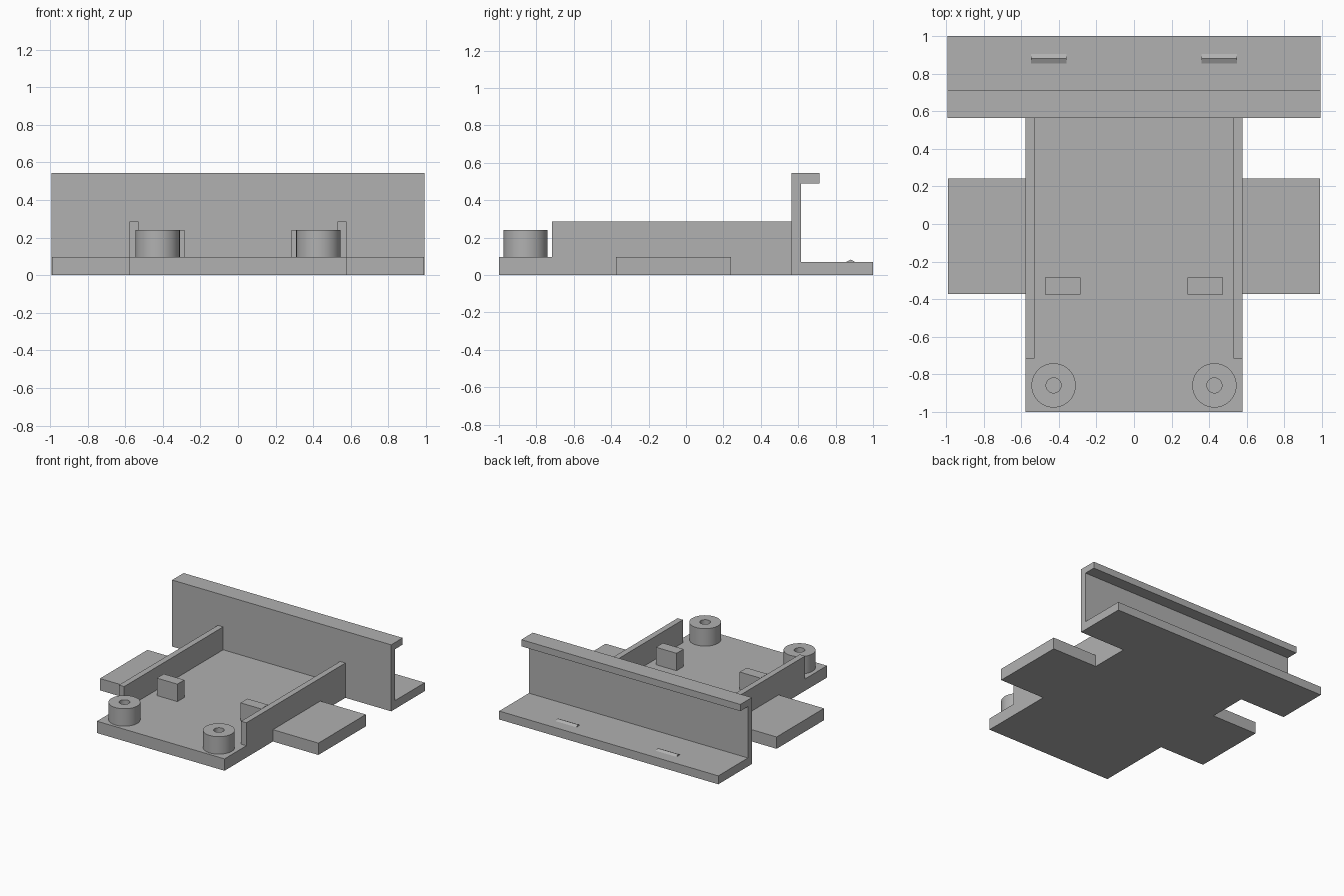
import bpy, bmesh, math

if "Cube" in bpy.data.objects:
    bpy.data.objects.remove(bpy.data.objects["Cube"])

grey = bpy.data.materials.new("plain grey")
grey.diffuse_color = (0.44, 0.44, 0.44, 1)
grey.use_nodes = True
grey.node_tree.nodes["Principled BSDF"].inputs["Base Color"].default_value = grey.diffuse_color


def finish(name, bm):
    bmesh.ops.recalc_face_normals(bm, faces=bm.faces[:])
    mesh = bpy.data.meshes.new(name)
    bm.to_mesh(mesh)
    bm.free()
    mesh.materials.append(grey)
    obj = bpy.data.objects.new(name, mesh)
    bpy.context.collection.objects.link(obj)
    return obj


def prism(name, points, direction):
    """Extrude a closed outline of 3D points along a direction."""
    bm = bmesh.new()
    face = bm.faces.new([bm.verts.new(p) for p in points])
    new = bmesh.ops.extrude_face_region(bm, geom=[face])["geom"]
    verts = [v for v in new if isinstance(v, bmesh.types.BMVert)]
    bmesh.ops.translate(bm, verts=verts, vec=direction)
    return finish(name, bm)


def box(name, x0, x1, y0, y1, z0, z1):
    outline = [(x0, y0, z0), (x1, y0, z0), (x1, y1, z0), (x0, y1, z0)]
    return prism(name, outline, (0, 0, z1 - z0))


def boss(name, x, y, radius, hole, z0, z1, segments=48):
    """Hollow round post, lathed from a four-point section."""
    bm = bmesh.new()
    section = [(radius, z0), (radius, z1), (hole, z1), (hole, z0)]
    rings = []
    for r, z in section:
        angles = [2 * math.pi * i / segments for i in range(segments)]
        rings.append([bm.verts.new((x + r * math.cos(a), y + r * math.sin(a), z))
                      for a in angles])
    for k in range(4):
        a, b = rings[k], rings[(k + 1) % 4]
        for i in range(segments):
            j = (i + 1) % segments
            bm.faces.new((a[i], a[j], b[j], b[i]))
    obj = finish(name, bm)
    bpy.ops.object.select_all(action='DESELECT')
    obj.select_set(True)
    bpy.context.view_layer.objects.active = obj
    bpy.ops.object.shade_smooth_by_angle(angle=math.radians(30))


W = 0.993      # half width of the rear rail
P = 0.578      # half width of the base plate
T = 0.097      # plate thickness
BACK = 0.565   # front face of the rear rail

# Base plate with its two side wings, one cross-shaped outline
half = [(P, -1.0), (P, -0.373), (0.99, -0.373), (0.99, 0.241), (P, 0.241), (P, BACK)]
outline = half + [(-x, y) for x, y in reversed(half)]
prism("base_plate", [(x, y, 0) for x, y in outline], (0, 0, T))

# Rear rail: floor flange, upright wall and top lip in one section
section = [(BACK, 0), (1.0, 0), (1.0, 0.069), (0.616, 0.069),
           (0.616, 0.49), (0.714, 0.49), (0.714, 0.545), (BACK, 0.545)]
prism("rear_rail", [(-W, y, z) for y, z in section], (2 * W, 0, 0))

# Parts repeated left and right
for side, s in (("left", -1), ("right", 1)):
    xs = sorted((s * 0.53, s * P))
    box(side + "_side_wall", *xs, -0.717, BACK, T, 0.285)
    xs = sorted((s * 0.286, s * 0.473))
    box(side + "_stop_block", *xs, -0.376, -0.286, T, 0.24)
    boss(side + "_screw_post", s * 0.428, -0.859, 0.118, 0.04, T, 0.24)
    # Small snap ridge on the flange
    x0 = min(s * 0.36, s * 0.547)
    prism(side + "_snap_ridge",
          [(x0, 0.855, 0.069), (x0, 0.905, 0.069), (x0, 0.882, 0.082)], (0.187, 0, 0))
